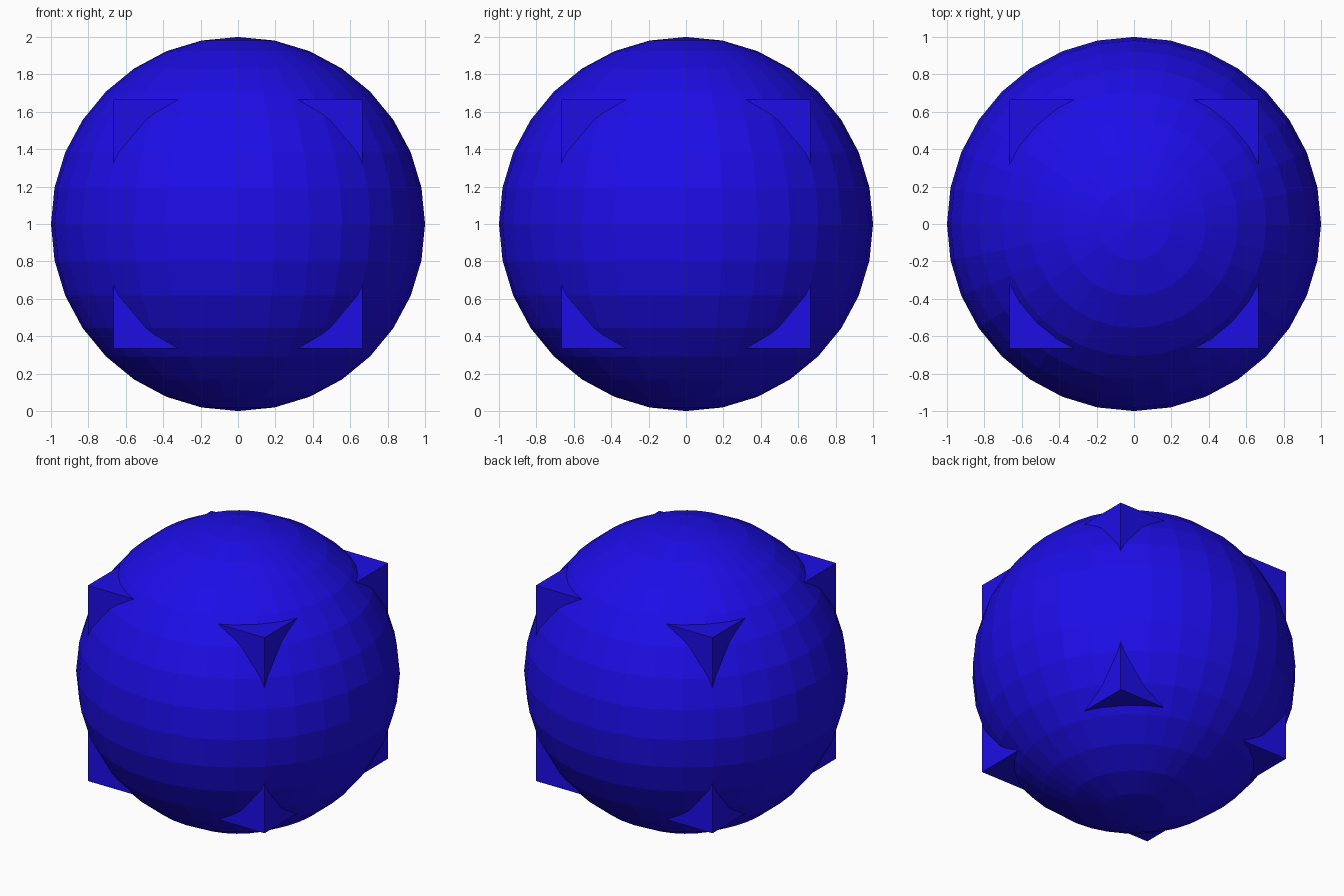
import bpy

if "Cube" in bpy.data.objects:
    bpy.data.objects.remove(bpy.data.objects["Cube"])

blue = bpy.data.materials.new("blue")
blue.diffuse_color = (0.012, 0.004, 0.8, 1)
blue.use_nodes = True
blue.node_tree.nodes["Principled BSDF"].inputs["Base Color"].default_value = blue.diffuse_color


def finish(name):
    obj = bpy.context.object
    obj.name = name
    obj.data.materials.append(blue)


# Faceted ball
bpy.ops.mesh.primitive_uv_sphere_add(segments=32, ring_count=16, radius=1, location=(0, 0, 1))
finish("ball")

# Concentric cube whose eight corners poke through the ball
bpy.ops.mesh.primitive_cube_add(size=1.332, location=(0, 0, 1))
finish("corner_cube")
